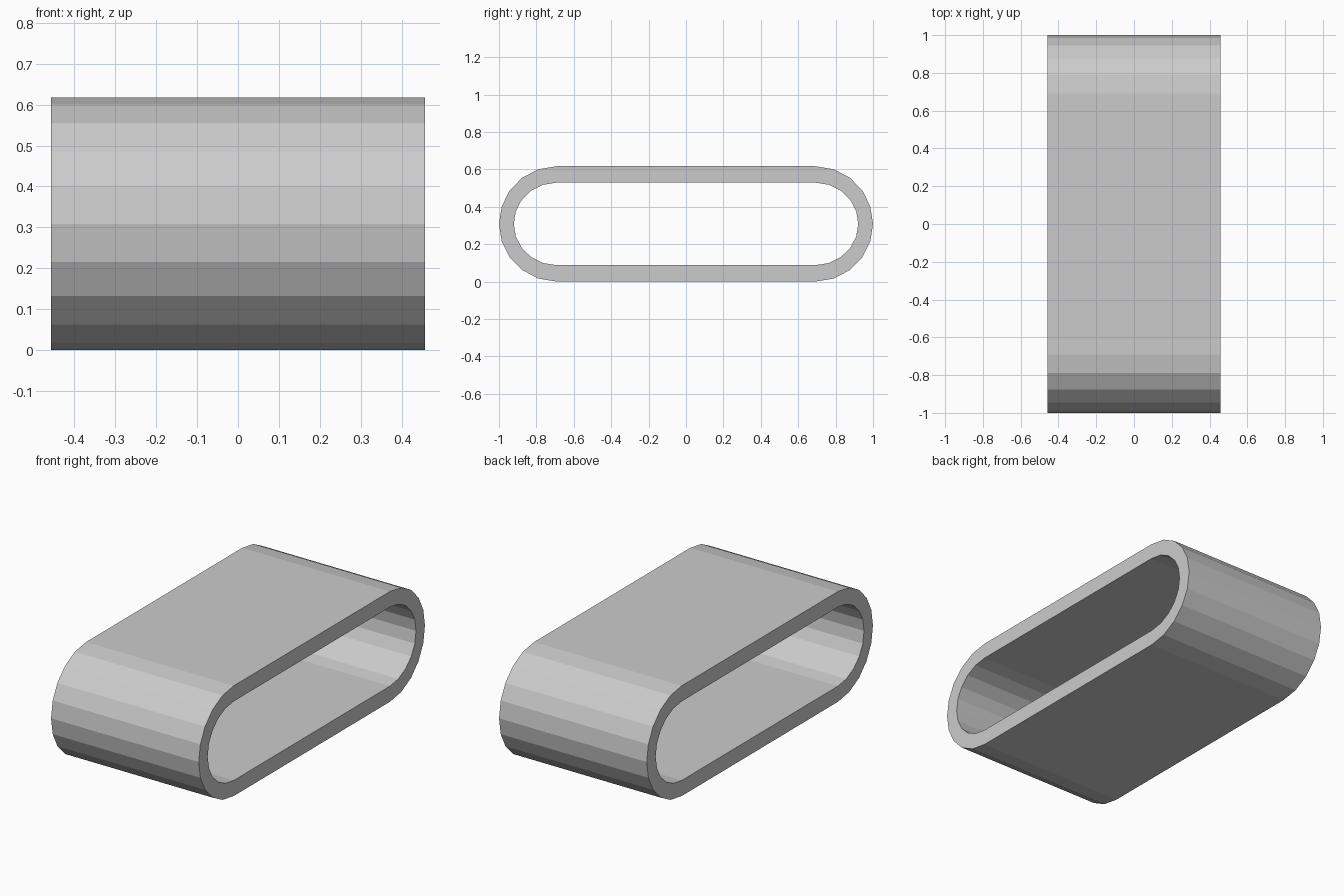
import bpy, bmesh
from math import radians, cos, sin

if "Cube" in bpy.data.objects:
    bpy.data.objects.remove(bpy.data.objects["Cube"])

HALF_WIDTH = 0.457
MID_Z = 0.3085
END_Y = 0.69
QUARTER = [0, 17.7, 35, 53, 71.2, 90]   # five facets per quarter turn
HALF = [a - 90 for a in QUARTER[:0:-1]]
HALF = [-a for a in QUARTER[:0:-1]] + QUARTER


def stadium(ry, rz):
    """Closed slot-shaped profile in the YZ plane."""
    right = [(END_Y + ry * cos(radians(a)), MID_Z + rz * sin(radians(a))) for a in HALF]
    left = [(-y, z) for y, z in reversed(right)]
    return right + left


bm = bmesh.new()


def ring(profile, x):
    return [bm.verts.new((x, y, z)) for y, z in profile]


# Outer and inner walls joined by flat rims
outer, inner = stadium(0.31, MID_Z), stadium(0.231, 0.221)
loops = [ring(outer, -HALF_WIDTH), ring(outer, HALF_WIDTH),
         ring(inner, HALF_WIDTH), ring(inner, -HALF_WIDTH)]
n = len(outer)
for k in range(4):
    a, b = loops[k], loops[(k + 1) % 4]
    for i in range(n):
        j = (i + 1) % n
        bm.faces.new((a[i], a[j], b[j], b[i]))
bmesh.ops.recalc_face_normals(bm, faces=bm.faces)

mesh = bpy.data.meshes.new("oval_sleeve")
bm.to_mesh(mesh)
bm.free()
sleeve = bpy.data.objects.new("oval_sleeve", mesh)
bpy.context.collection.objects.link(sleeve)
